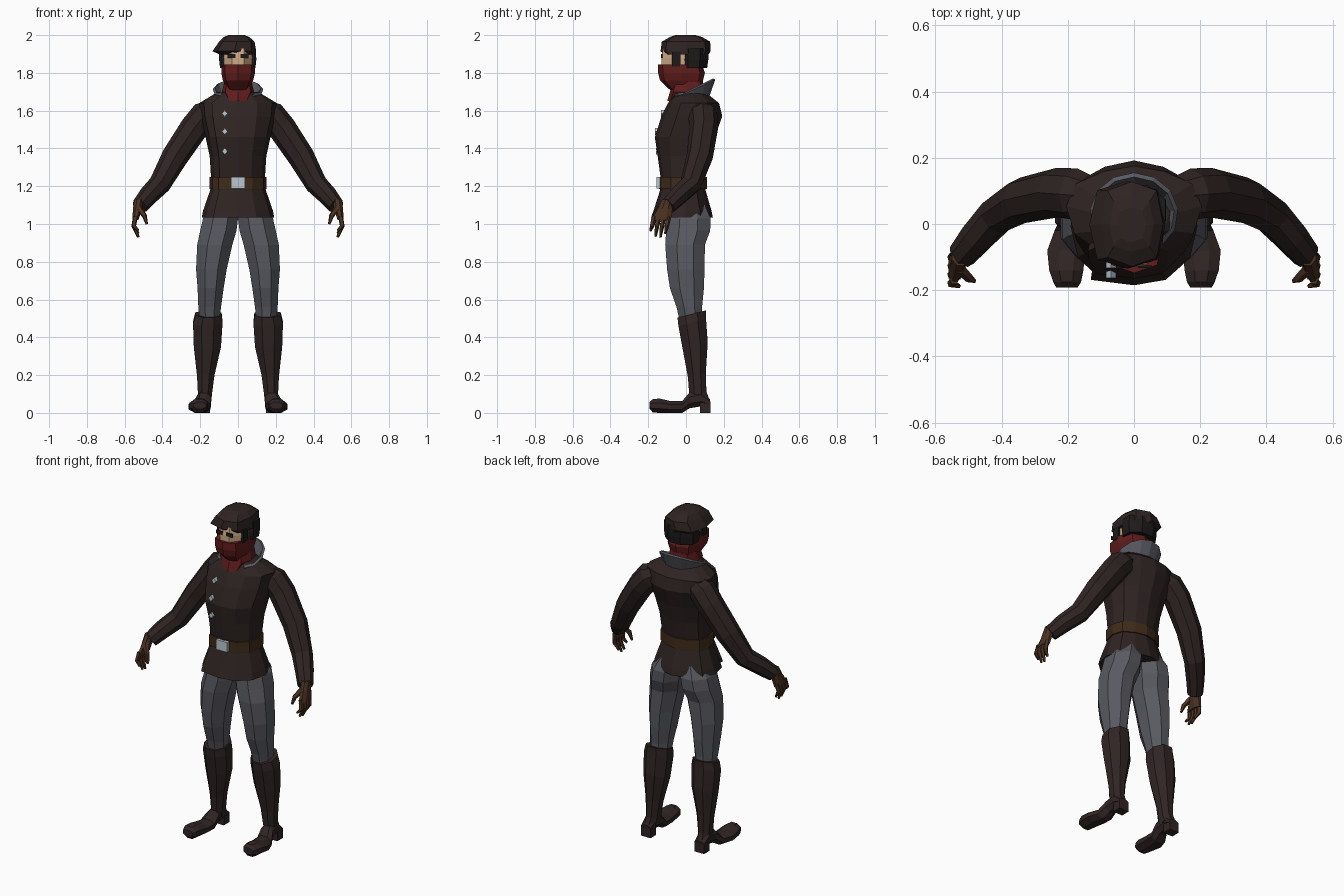
import bpy, bmesh, math
from mathutils import Vector

if "Cube" in bpy.data.objects:
    bpy.data.objects.remove(bpy.data.objects["Cube"], do_unlink=True)


def material(name, *rgb):
    m = bpy.data.materials.new(name)
    m.use_nodes = True
    m.diffuse_color = (*rgb, 1)
    m.node_tree.nodes["Principled BSDF"].inputs["Base Color"].default_value = (*rgb, 1)
    return m


COAT = material("dark brown cloth", .027, .017, .016)
BOOT = material("dark boot leather", .03, .018, .018)
GREY = material("grey cloth", .1, .102, .12)
RED = material("red scarf", .12, .012, .012)
BELT = material("belt leather", .05, .024, .01)
GLOVE = material("glove leather", .07, .032, .016)
METAL = material("pale metal", .5, .57, .64)
SKIN = material("skin", .62, .41, .24)
HAIR = material("black hair", .012, .01, .01)


def add_mesh(name, verts, faces, mat):
    bm = bmesh.new()
    vs = [bm.verts.new(v) for v in verts]
    for f in faces:
        bm.faces.new([vs[i] for i in f])
    bmesh.ops.recalc_face_normals(bm, faces=bm.faces)
    me = bpy.data.meshes.new(name)
    bm.to_mesh(me)
    bm.free()
    me.materials.append(mat)
    ob = bpy.data.objects.new(name, me)
    bpy.context.collection.objects.link(ob)
    return ob


def loft(name, rings, mat, side=1):
    """Skin closed rings of equal length and cap both ends."""
    n, m = len(rings[0]), len(rings)
    verts = [(p[0] * side, p[1], p[2]) for r in rings for p in r]
    faces = [(k * n + i, k * n + (i + 1) % n, (k + 1) * n + (i + 1) % n, (k + 1) * n + i)
             for k in range(m - 1) for i in range(n)]
    faces += [tuple(range(n)), tuple(range((m - 1) * n, m * n))]
    return add_mesh(name, verts, faces, mat)


def octagon(a0, a1, b0, b1, pointed=False):
    """Eight points filling a box, with flat or pointed sides."""
    k = 1 if pointed else 1 / math.cos(math.pi / 8)
    turn = 0 if pointed else .5
    out = []
    for i in range(8):
        t = (i + turn) * math.pi / 4
        q = 1.12 if pointed and i % 2 else k
        out.append(((a0 + a1) / 2 + (a1 - a0) / 2 * q * math.cos(t),
                    (b0 + b1) / 2 + (b1 - b0) / 2 * q * math.sin(t)))
    return out


def stack(name, rows, mat, side=1, pointed=False, tilt=0):
    """Rows of (z, x0, x1, y0, y1) from top to bottom."""
    rings = [[(x, y, r[0] + tilt * (y - r[3])) for x, y in octagon(*r[1:], pointed)] for r in rows]
    return loft(name, rings, mat, side)


def tube(name, path, mat, side=1, n=8):
    """Path of (x, y, z, radius)."""
    pts = [Vector(p[:3]) for p in path]
    rings = []
    for i, p in enumerate(pts):
        d = (pts[min(i + 1, len(pts) - 1)] - pts[max(i - 1, 0)]).normalized()
        u = Vector((0, 1, 0))
        u = (u - d * u.dot(d)).normalized()
        v = d.cross(u)
        rings.append([p + path[i][3] * (math.cos(2 * math.pi * j / n) * u + math.sin(2 * math.pi * j / n) * v)
                      for j in range(n)])
    return loft(name, rings, mat, side)


def box(name, x0, x1, y0, y1, z0, z1, mat, side=1):
    return loft(name, [[(x0, y0, z), (x1, y0, z), (x1, y1, z), (x0, y1, z)] for z in (z0, z1)], mat, side)


# Coat body: one outline, with the overlapping flap as a step on the right front
OUTLINE = [(0, -1), (.5, -.9), (.88, -.5), (1, .1), (.86, .6), (.45, .88), (0, 1),
           (-.45, .88), (-.86, .6), (-1, .1), (-.88, -.5), (-.66, -.74), (-.68, -.9)]


def coat_ring(z, rx, front, back, grow=0):
    mid, half = (front + back) / 2, (back - front) / 2
    return [(x * (rx + grow), mid + y * (half + grow), z) for x, y in OUTLINE]


COAT_ROWS = [(1.035, .192, -.185, .142), (1.07, .185, -.172, .135), (1.18, .147, -.137, .103),
             (1.25, .143, -.135, .103), (1.36, .15, -.15, .125), (1.46, .172, -.165, .152),
             (1.57, .198, -.13, .192), (1.64, .205, -.095, .175), (1.70, .105, -.06, .1)]
loft("coat", [coat_ring(*r) for r in COAT_ROWS], COAT)
loft("belt", [coat_ring(z, .145, -.136, .103, .007) for z in (1.185, 1.25)], BELT)
box("belt_buckle", -.037, .037, -.157, -.13, 1.188, 1.248, METAL)
for i, (z, y) in enumerate([(1.585, -.125), (1.49, -.155), (1.385, -.152)]):
    rings = [[(-.07 + .015 * dx, y + d, z + .018 * dz) for dx, dz in ((1, 0), (0, 1), (-1, 0), (0, -1))]
             for d in (-.008, .02)]
    loft(f"coat_button_{i + 1}", rings, METAL)

# Open standing collar, highest at the back
arc = [math.radians(-50 + 28 * i) for i in range(11)]
low = [(.095 * math.cos(t), .02 + .085 * math.sin(t), 1.665) for t in arc]
high = [(.122 * math.cos(t), .03 + .112 * math.sin(t), 1.715 + .055 * max(-.5, math.sin(t))) for t in arc]
collar = add_mesh("collar", low + high, [(i, i + 1, i + 12, i + 11) for i in range(10)], GREY)
thick = collar.modifiers.new("thickness", "SOLIDIFY")
thick.thickness = .014

# Head
stack("face", [(1.93, -.074, .074, -.122, .06), (1.88, -.076, .076, -.13, .06),
               (1.78, -.07, .07, -.13, .06)], SKIN)
stack("hair", [(1.93, -.1, .095, -.03, .118), (1.87, -.1, .097, -.035, .118),
               (1.825, -.095, .092, -.03, .112)], HAIR)
stack("face_mask", [(1.845, -.086, .088, -.148, .085), (1.8, -.088, .09, -.148, .1),
                    (1.76, -.08, .08, -.138, .09), (1.71, -.055, .055, -.085, .08)], RED, pointed=True)
stack("neck_scarf", [(1.76, -.07, .07, -.07, .09), (1.7, -.085, .085, -.085, .095),
                     (1.65, -.055, .055, -.1, .07)], RED, pointed=True)
stack("cap", [(2, -.05, .035, -.055, .05), (1.99, -.075, .06, -.085, .085),
              (1.965, -.1, .088, -.128, .128), (1.915, -.135, .095, -.135, .13),
              (1.898, -.1, .095, -.115, .12)], COAT, pointed=True)

for side, word in ((1, "left"), (-1, "right")):
    box(f"{word}_eye", .013, .055, -.133, -.125, 1.88, 1.9, HAIR, side)
    box(f"{word}_sideburn", .068, .088, -.075, -.03, 1.835, 1.91, HAIR, side)

    # Sleeve and gloved hand
    tube(f"{word}_sleeve", [(.13, .085, 1.60, .06), (.175, .09, 1.575, .078), (.231, .095, 1.51, .075),
                            (.335, .072, 1.355, .07), (.415, .025, 1.21, .058),
                            (.475, -.04, 1.15, .052), (.52, -.095, 1.095, .044)], COAT, side)
    stack(f"{word}_palm", [(1.13, .5, .55, -.125, -.065), (1.08, .508, .556, -.15, -.072),
                           (1.02, .528, .56, -.185, -.08)], GLOVE, side)
    for i, tip in enumerate((.965, .935, .93, .95)):
        y = -.17 + .026 * i
        tube(f"{word}_finger_{i + 1}", [(.543, y, 1.04, .014), (.552, y - .01, .99, .013),
                                        (.528, y - .018, tip, .007)], GLOVE, side, 5)
    tube(f"{word}_thumb", [(.525, -.135, 1.085, .018), (.496, -.165, 1.045, .014),
                           (.483, -.172, 1.0, .007)], GLOVE, side, 5)

    # Trousers, boot shaft, foot and heel
    stack(f"{word}_trouser_leg", [(1.1, 0, .14, -.09, .1), (1.03, 0, .185, -.1, .13),
                                  (.965, .008, .2, -.105, .128), (.89, .03, .216, -.11, .1),
                                  (.76, .06, .222, -.1, .098), (.66, .076, .214, -.085, .095),
                                  (.56, .09, .21, -.05, .085), (.47, .1, .2, -.03, .085)], GREY, side)
    stack(f"{word}_boot_shaft", [(.505, .087, .226, -.045, .105), (.46, .082, .238, -.04, .106),
                                 (.34, .09, .234, -.018, .115), (.19, .125, .217, .01, .105),
                                 (.09, .138, .212, .018, .108), (.05, .142, .214, .02, .122)],
          BOOT, side, tilt=.25)
    foot = [(.128, .148, .212, .035, .07), (.08, .143, .216, .035, .12), (.02, .143, .22, .025, .11),
            (-.02, .145, .24, 0, .062), (-.08, .147, .262, 0, .062), (-.14, .153, .256, 0, .076),
            (-.175, .16, .244, .002, .073), (-.192, .17, .235, .02, .058)]
    loft(f"{word}_foot", [[(x, r[0], z) for x, z in octagon(*r[1:])] for r in foot], BOOT, side)
    box(f"{word}_heel", .148, .212, .075, .13, 0, .06, BOOT, side)
